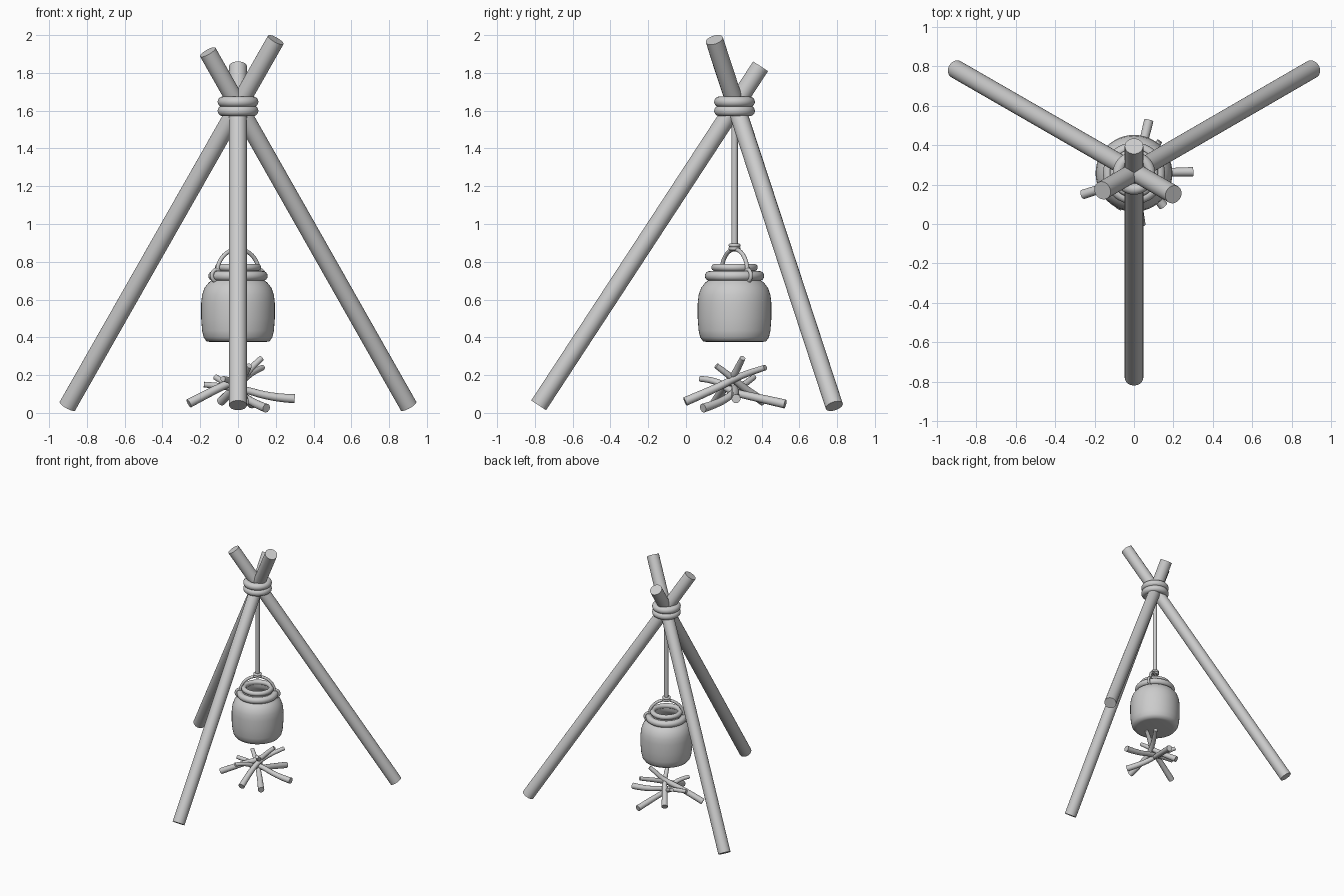
import bpy, math
from mathutils import Vector, Matrix

if "Cube" in bpy.data.objects:
    bpy.data.objects.remove(bpy.data.objects["Cube"])

CY = 0.257                      # y of the tripod axis
HANDLE_ANGLE = math.radians(32)


def smooth(ob, angle=35):
    bpy.ops.object.select_all(action='DESELECT')
    bpy.context.view_layer.objects.active = ob
    ob.select_set(True)
    bpy.ops.object.shade_smooth_by_angle(angle=math.radians(angle))


def rod(name, a, b, r, sides=32):
    a, b = Vector(a), Vector(b)
    d = b - a
    bpy.ops.mesh.primitive_cylinder_add(vertices=sides, radius=r, depth=d.length,
                                        location=(a + b) / 2,
                                        rotation=d.to_track_quat('Z', 'Y').to_euler())
    ob = bpy.context.object
    ob.name = name
    smooth(ob)
    return ob


def ring(name, loc, major, minor, rot=(0, 0, 0)):
    bpy.ops.mesh.primitive_torus_add(location=loc, rotation=rot, major_radius=major,
                                     minor_radius=minor, major_segments=48, minor_segments=16)
    ob = bpy.context.object
    ob.name = name
    smooth(ob, 60)
    return ob


def tube(name, pts, r0, r1):
    cu = bpy.data.curves.new(name, 'CURVE')
    cu.dimensions = '3D'
    cu.bevel_depth = 1.0
    cu.bevel_resolution = 4
    cu.use_fill_caps = True
    sp = cu.splines.new('NURBS')
    sp.points.add(len(pts) - 1)
    for i, p in enumerate(pts):
        sp.points[i].co = (*p, 1)
        sp.points[i].radius = r0 + (r1 - r0) * i / (len(pts) - 1)
    sp.order_u = 3
    sp.use_endpoint_u = True
    sp.resolution_u = 6
    ob = bpy.data.objects.new(name, cu)
    bpy.context.collection.objects.link(ob)
    bpy.ops.object.select_all(action='DESELECT')
    bpy.context.view_layer.objects.active = ob
    ob.select_set(True)
    bpy.ops.object.convert(target='MESH')
    smooth(bpy.context.object, 45)


def lathe(name, profile, seg=48):
    n = len(profile)
    verts, faces = [], []
    for i in range(seg):
        a = 2 * math.pi * i / seg
        verts += [(r * math.cos(a), CY + r * math.sin(a), z) for r, z in profile]
    for i in range(seg):
        j = (i + 1) % seg
        faces += [(i * n + k, j * n + k, j * n + k + 1, i * n + k + 1) for k in range(n - 1)]
    faces.append([i * n for i in reversed(range(seg))])          # outer base
    faces.append([i * n + n - 1 for i in range(seg)])            # inner floor
    me = bpy.data.meshes.new(name)
    me.from_pydata(verts, [], faces)
    ob = bpy.data.objects.new(name, me)
    bpy.context.collection.objects.link(ob)
    smooth(ob, 50)


# Tripod poles, crossing at the lashing
rod("front_pole", (0, -0.78, 0.04), (0, 0.395, 1.835), 0.047)
rod("back_left_pole", (-0.903, 0.785, 0.036), (0.2, 0.15, 1.975), 0.047)
rod("back_right_pole", (0.903, 0.785, 0.036), (-0.16, 0.17, 1.91), 0.047)

# Lashing and hanging rope
for i, z in enumerate((1.599, 1.647)):
    ring(f"lashing_{i + 1}", (0, CY, z), 0.08, 0.028)
rod("hanging_rope", (0, CY, 0.865), (0, CY, 1.62), 0.017, 20)
for i, z in enumerate((0.87, 0.887)):
    ring(f"rope_knot_{i + 1}", (0, CY, z), 0.022, 0.01)

# Hollow pot
lathe("pot", [(0.14, 0.375), (0.166, 0.378), (0.182, 0.4), (0.19, 0.435), (0.195, 0.5),
              (0.195, 0.58), (0.19, 0.625), (0.177, 0.662), (0.155, 0.69), (0.125, 0.71),
              (0.112, 0.735), (0.112, 0.77), (0.095, 0.775), (0.093, 0.735),
              (0.108, 0.705), (0.155, 0.66), (0.176, 0.58), (0.176, 0.46), (0.15, 0.4)])
ring("pot_rim", (0, CY, 0.77), 0.104, 0.019)
ring("pot_collar", (0, CY, 0.725), 0.131, 0.026)

# Bail handle with a loop at each end
u = Vector((math.cos(HANDLE_ANGLE), math.sin(HANDLE_ANGLE), 0))
arch = [Vector((0, CY, 0.74)) + u * 0.131 * math.cos(t) + Vector((0, 0, 0.127 * math.sin(t)))
        for t in (math.pi * k / 16 for k in range(17))]
tube("handle", arch, 0.011, 0.011)
for s, side in ((-1, "left"), (1, "right")):
    ring(f"handle_loop_{side}", Vector((0, CY, 0.727)) + u * 0.131 * s, 0.032, 0.01,
         (math.pi / 2, 0, HANDLE_ANGLE))

# Firewood sticks, butt end first
sticks = [
    [(0.3, 0.265, 0.075), (0.18, 0.263, 0.08), (0.0, 0.26, 0.135), (-0.18, 0.25, 0.15)],
    [(-0.26, 0.15, 0.05), (-0.1, 0.2, 0.135), (0.03, 0.25, 0.19), (0.08, 0.28, 0.25), (0.125, 0.3, 0.29)],
    [(0.075, 0.525, 0.047), (0.04, 0.38, 0.08), (0.0, 0.24, 0.11), (-0.03, 0.16, 0.175), (-0.08, 0.075, 0.18)],
    [(0.035, -0.005, 0.06), (0.01, 0.16, 0.13), (0.04, 0.29, 0.2), (0.13, 0.42, 0.24)],
    [(0.15, 0.09, 0.025), (0.07, 0.19, 0.055), (-0.02, 0.28, 0.13), (-0.12, 0.36, 0.19)],
    [(-0.09, 0.41, 0.06), (-0.03, 0.32, 0.12), (0.03, 0.24, 0.19), (0.06, 0.16, 0.25)],
]
for i, pts in enumerate(sticks):
    tube(f"stick_{i + 1}", pts, 0.024, 0.015)
